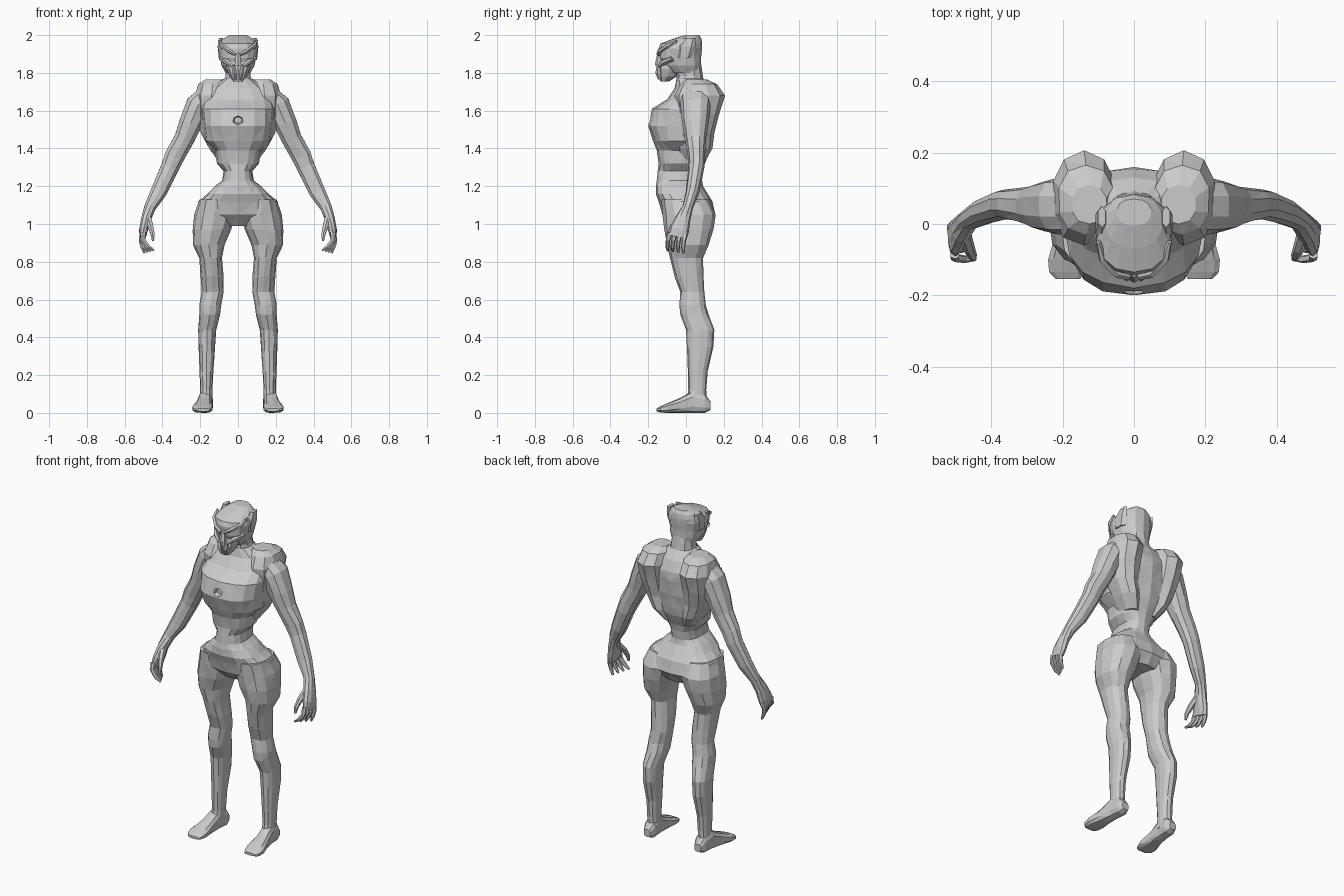
import bpy, bmesh, math
from mathutils import Vector

X, Y, Z = Vector((1, 0, 0)), Vector((0, 1, 0)), Vector((0, 0, 1))


def loft(name, rings, n=12, power=0.85, rough=0.035, mirror=False):
    """Skin rings of (centre, u axis, v axis, u radius, v radius) into a faceted solid."""
    bm = bmesh.new()
    loops = []
    for i, (c, u, v, ru, rv) in enumerate(rings):
        loop = []
        for j in range(n):
            a = 2 * math.pi * j / n
            s, t = math.sin(a), -math.cos(a)
            k = min(j, n - j)
            w = 1 - rough * (0.5 + 0.5 * math.sin(5.3 * k + 2.9 * i)) * (0 < k < n / 2)
            pu = math.copysign(abs(s) ** power, s) if abs(s) > 1e-6 else 0
            pv = math.copysign(abs(t) ** power, t) if abs(t) > 1e-6 else 0
            loop.append(bm.verts.new(c + u * ru * pu * w + v * rv * pv * w))
        loops.append(loop)
    for a, b in zip(loops, loops[1:]):
        for j in range(n):
            bm.faces.new((a[j], a[(j + 1) % n], b[(j + 1) % n], b[j]))
    bm.faces.new(loops[0])
    bm.faces.new(loops[-1])
    bmesh.ops.recalc_face_normals(bm, faces=bm.faces)
    bmesh.ops.triangulate(bm, faces=bm.faces, quad_method='SHORT_EDGE')
    me = bpy.data.meshes.new(name)
    bm.to_mesh(me)
    bm.free()
    ob = bpy.data.objects.new(name, me)
    bpy.context.collection.objects.link(ob)
    if mirror:
        ob.modifiers.new("mirror", 'MIRROR').use_mirror_merge = False
    return ob


def upright(name, rows, **kw):
    """Rows of (z, centre x, half width, front y, back y)."""
    return loft(name, [(Vector((x, (f + b) / 2, z)), X, Y, h, (b - f) / 2)
                       for z, x, h, f, b in rows], **kw)


def limb(name, rows, **kw):
    """Rows of (x, y, z, in-plane radius, depth radius) along a bent path."""
    pts = [Vector(r[:3]) for r in rows]
    rings = []
    for i, r in enumerate(rows):
        d = pts[min(i + 1, len(pts) - 1)] - pts[max(i - 1, 0)]
        u = Y.cross(d).normalized()
        rings.append((pts[i], u, d.cross(u).normalized(), r[3], r[4]))
    return loft(name, rings, mirror=True, **kw)


# Torso: neck base, chest, pinched waist, pelvis
torso = upright("torso", [
    (1.77, 0, .075, -.05, .09), (1.72, 0, .15, -.06, .13), (1.66, 0, .185, -.10, .155),
    (1.61, 0, .195, -.18, .16), (1.52, 0, .19, -.20, .15), (1.44, 0, .175, -.175, .14),
    (1.39, 0, .125, -.155, .13), (1.32, 0, .112, -.145, .10), (1.28, 0, .078, -.15, .09),
    (1.23, 0, .085, -.155, .085), (1.20, 0, .125, -.16, .09), (1.16, 0, .165, -.16, .115),
    (1.12, 0, .212, -.145, .14), (1.05, 0, .23, -.125, .155), (.99, 0, .10, -.07, .12)],
    n=16, power=.8)

# Recess in the middle of the chest
cutter = loft("chest_recess_cutter", [
    (Vector((0, -.25, 1.55)), X, Z, .05, .04),
    (Vector((0, -.17, 1.55)), X, Z, .022, .018)], n=6, rough=0, power=1)
cutter.hide_render = True
cutter.hide_viewport = True
cut = torso.modifiers.new("recess", 'BOOLEAN')
cut.operation, cut.object = 'DIFFERENCE', cutter

# Back and shoulder mass
upright("shoulder_blade", [
    (1.765, .125, .05, .0, .11), (1.74, .135, .08, -.03, .165), (1.68, .14, .092, -.06, .207),
    (1.58, .14, .085, -.05, .175), (1.48, .125, .075, -.05, .15), (1.40, .10, .055, -.05, .14),
    (1.33, .06, .045, -.04, .10)], n=10, mirror=True)

# Arms
limb("arm", [
    (.15, .05, 1.70, .05, .08), (.21, .05, 1.63, .07, .08), (.252, .05, 1.53, .064, .07),
    (.285, .05, 1.45, .056, .056), (.335, .055, 1.36, .056, .045), (.36, .055, 1.30, .05, .042),
    (.42, .035, 1.17, .046, .036), (.465, .01, 1.09, .032, .028),
    (.486, -.015, 1.03, .028, .04), (.50, -.035, .97, .024, .052),
    (.505, -.045, .93, .017, .05)], n=10)

# Fingers curl forward and inward; the thumb sits at the front
for i, name in enumerate(("index", "middle", "ring", "little")):
    y, t = -.085 + i * .028, i / 3
    limb(name + "_finger", [
        (.503, y, .955, .014, .013), (.502 + .012 * t, y - .01, .915, .013, .012),
        (.475 + .033 * t, y - .014, .88, .011, .011),
        (.445 + .05 * t, y - .012, .86 - .015 * t, .006, .006)], n=6, rough=0)
limb("thumb", [(.475, -.03, 1.03, .018, .018), (.462, -.07, .985, .016, .016),
               (.452, -.092, .945, .012, .012), (.45, -.10, .91, .006, .006)], n=6, rough=0)

# Legs
upright("leg", [
    (1.13, .12, .085, -.13, .12), (1.05, .122, .112, -.125, .157), (.97, .138, .104, -.115, .145),
    (.89, .155, .085, -.10, .12), (.82, .145, .062, -.085, .09), (.72, .137, .061, -.06, .093),
    (.64, .134, .06, -.03, .097), (.57, .147, .058, -.035, .105), (.52, .150, .057, -.03, .12),
    (.44, .163, .048, .0, .15), (.35, .165, .045, .005, .145), (.22, .167, .037, .01, .115),
    (.12, .168, .033, .012, .107), (.05, .168, .034, .0, .11)], n=12, mirror=True)

# Feet: (y, centre x, half width, bottom, top)
loft("foot", [(Vector((x, y, (a + b) / 2)), X, Z, h, (b - a) / 2) for y, x, h, a, b in [
    (.13, .168, .022, .015, .06), (.10, .168, .036, .0, .10), (.04, .173, .036, .0, .12),
    (-.03, .18, .042, .0, .08), (-.10, .188, .055, .0, .05), (-.135, .19, .05, .002, .035),
    (-.155, .185, .035, .008, .024)]], n=10, power=.7, rough=0, mirror=True)

# Neck, skull and jaw
upright("neck", [(1.73, 0, .085, -.055, .10), (1.78, 0, .07, -.05, .09),
                 (1.85, 0, .068, -.06, .08)], n=10)
upright("skull", [
    (1.80, 0, .068, -.08, .08), (1.84, 0, .09, -.125, .08), (1.88, 0, .10, -.14, .08),
    (1.93, 0, .108, -.145, .085), (1.955, 0, .104, -.135, .085), (1.98, 0, .08, -.07, .082),
    (2.0, 0, .05, -.005, .07)], n=14)
upright("jaw", [
    (1.755, 0, .025, -.135, -.09), (1.78, 0, .045, -.145, -.05), (1.82, 0, .062, -.15, -.02),
    (1.86, 0, .07, -.145, -.01)], n=8)

# Face: brow, cheek, nose, mouth flaps and temple ridges
limb("brow", [(.012, -.142, 1.895, .008, .016), (.045, -.135, 1.915, .012, .018),
              (.085, -.095, 1.94, .012, .018), (.10, -.05, 1.97, .005, .008)], n=6, rough=0)
limb("cheek", [(.022, -.145, 1.83, .008, .012), (.055, -.12, 1.855, .014, .018),
               (.088, -.07, 1.875, .012, .02)], n=6, rough=0)
upright("nose", [(1.84, 0, .02, -.165, -.12), (1.865, 0, .018, -.16, -.12),
                 (1.91, 0, .01, -.15, -.12)], n=6, rough=0)
upright("mouth_flap", [(1.765, .012, .007, -.148, -.12), (1.80, .02, .012, -.162, -.12),
                       (1.84, .024, .01, -.155, -.12)], n=6, rough=0, mirror=True)
upright("temple_ridge", [(1.88, .088, .016, -.05, .03), (1.94, .092, .018, -.05, .05),
                         (1.985, .09, .012, -.01, .05)], n=6, rough=0, mirror=True)
